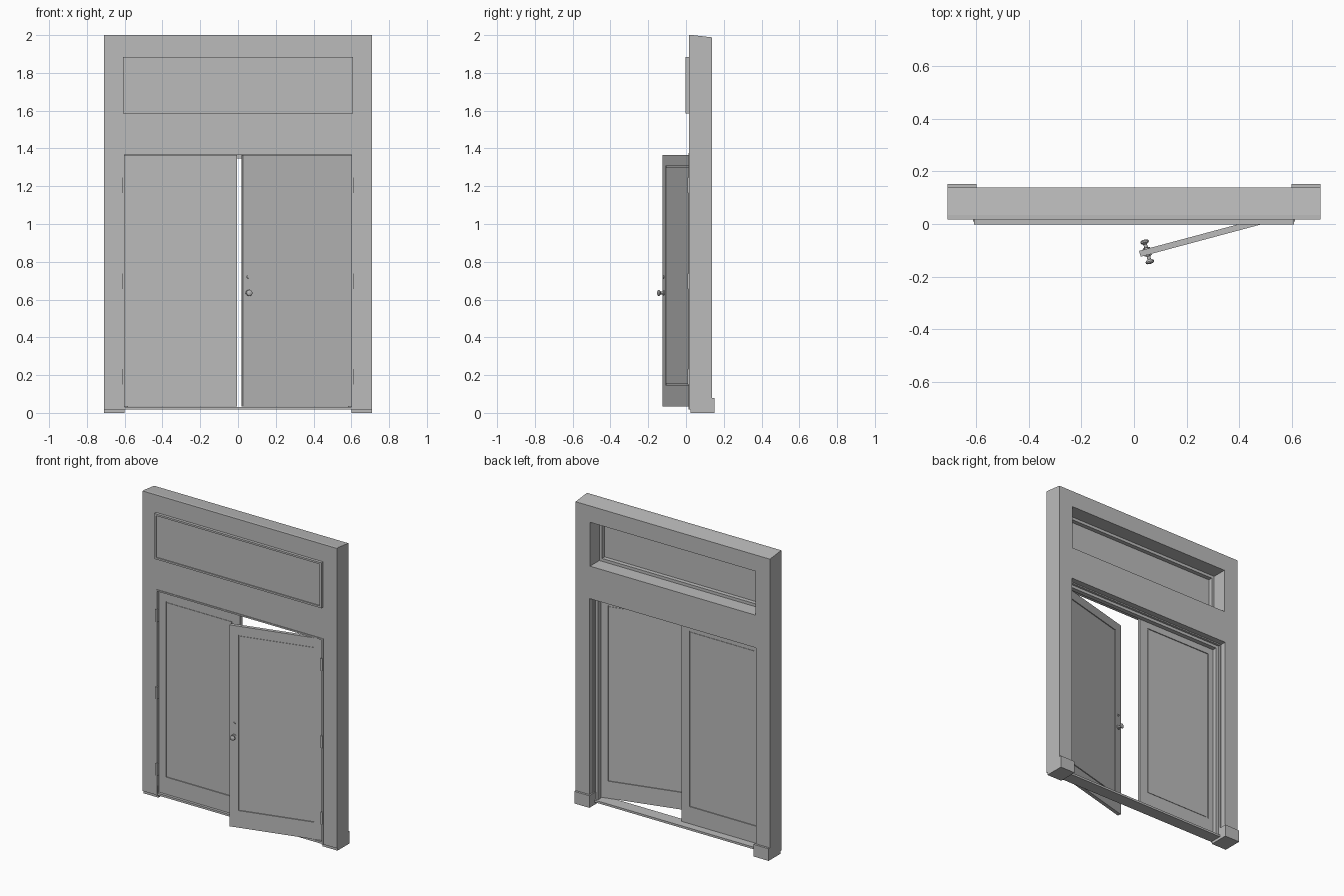
import bpy
import bmesh
from math import radians
from mathutils import Matrix, Vector

cube = bpy.data.objects.get("Cube")
if cube:
    bpy.data.objects.remove(cube, do_unlink=True)

# One plain material for everything
GREY = (0.5, 0.5, 0.5, 1)
mat = bpy.data.materials.new("plain_grey")
mat.use_nodes = True
mat.diffuse_color = GREY
mat.node_tree.nodes["Principled BSDF"].inputs["Base Color"].default_value = GREY


def finish(bm, name):
    bmesh.ops.recalc_face_normals(bm, faces=bm.faces)
    mesh = bpy.data.meshes.new(name)
    bm.to_mesh(mesh)
    bm.free()
    mesh.materials.append(mat)
    obj = bpy.data.objects.new(name, mesh)
    bpy.context.collection.objects.link(obj)
    return obj


def box(name, x, y, z):
    """Box from three (low, high) spans."""
    bm = bmesh.new()
    bmesh.ops.create_cube(bm, size=1)
    for v in bm.verts:
        v.co = Vector([(a + b) / 2 + c * (b - a) for (a, b), c in zip((x, y, z), v.co)])
    return finish(bm, name)


def cut(obj, cutter):
    """Subtract a cutter, then throw the cutter away."""
    mod = obj.modifiers.new("cut", "BOOLEAN")
    mod.operation = "DIFFERENCE"
    mod.solver = "EXACT"
    mod.object = cutter
    bpy.context.view_layer.objects.active = obj
    bpy.ops.object.modifier_apply(modifier=mod.name)
    bpy.data.objects.remove(cutter, do_unlink=True)


def ring(name, x, y, z, border, open_bottom=False):
    """Rectangular frame of a given border width."""
    obj = box(name, x, y, z)
    low = z[0] - 1 if open_bottom else z[0] + border
    cut(obj, box("cutter", (x[0] + border, x[1] - border), (y[0] - 1, y[1] + 1),
                 (low, z[1] - border)))
    return obj


def lathe(name, profile, segments=20):
    """Turn (radius, distance) points around the y axis."""
    bm = bmesh.new()
    verts = [bm.verts.new((r, d, 0)) for r, d in profile]
    edges = [bm.edges.new(pair) for pair in zip(verts, verts[1:])]
    bmesh.ops.spin(bm, geom=verts + edges, cent=(0, 0, 0), axis=(0, 1, 0),
                   angle=radians(360), steps=segments)
    bmesh.ops.remove_doubles(bm, verts=bm.verts, dist=0.0002)
    obj = finish(bm, name)
    bpy.ops.object.select_all(action="DESELECT")
    obj.select_set(True)
    bpy.context.view_layer.objects.active = obj
    bpy.ops.object.shade_smooth_by_angle(angle=radians(40))
    return obj


# Wall surround: flat lip at the front of the top, sloping down to the back
bm = bmesh.new()
side = [(0.017, 0.018), (0.138, 0.018), (0.138, 1.988), (0.035, 2.0), (0.017, 2.0)]
face = bm.faces.new([bm.verts.new((-0.71, y, z)) for y, z in side])
new = bmesh.ops.extrude_face_region(bm, geom=[face])["geom"]
bmesh.ops.translate(bm, vec=(1.42, 0, 0), verts=[v for v in new if isinstance(v, bmesh.types.BMVert)])
wall = finish(bm, "wall_surround")
cut(wall, box("cutter", (-0.61, 0.61), (-1, 1), (-1, 1.375)))
cut(wall, box("cutter", (-0.605, 0.605), (-1, 1), (1.59, 1.88)))

# Plinth blocks under both posts
for sign, label in ((-1, "right"), (1, "left")):
    box(label + "_plinth", sorted((sign * 0.6, sign * 0.71)), (0.025, 0.152), (0, 0.08))

# Transom: projecting frame, panel and rear stop
ring("transom_frame", (-0.61, 0.61), (-0.002, 0.018), (1.585, 1.885), 0.012)
box("transom_panel", (-0.6, 0.6), (0.005, 0.012), (1.595, 1.875))
ring("transom_stop", (-0.606, 0.606), (0.012, 0.04), (1.589, 1.881), 0.02)

# Door lining, stop and threshold
ring("door_lining", (-0.612, 0.612), (0.013, 0.1), (0.018, 1.377), 0.01, True)
ring("door_stop", (-0.605, 0.605), (0.055, 0.085), (0.02, 1.37), 0.022, True)
box("threshold", (-0.61, 0.61), (0.018, 0.1), (0.018, 0.032))

# Door leaves, built from the hinge towards the middle
THICK = 0.023
LEAVES = (("right", -1, 0), ("left", 1, 15))
for label, sign, angle in LEAVES:
    def span(a, b):
        return sorted((-sign * a, -sign * b))

    leaf = box(label + "_door_leaf", span(0.002, 0.597), (0, THICK), (0.035, 1.366))
    for y in ((-0.02, 0.006), (THICK - 0.006, THICK + 0.02)):
        cut(leaf, box("cutter", span(0.055, 0.54), y, (0.148, 1.308)))
    panel = box(label + "_door_panel", span(0.063, 0.532), (0.003, THICK - 0.003), (0.156, 1.3))
    parts = [leaf, panel]

    # Knobs and key cylinders on both faces of the opening leaf
    if label == "left":
        knob = [(0, -0.036), (0.010, -0.035), (0.016, -0.031), (0.017, -0.026),
                (0.012, -0.021), (0.007, -0.018), (0.007, -0.006),
                (0.014, -0.004), (0.014, 0.002), (0, 0.002)]
        lock = [(0, -0.005), (0.007, -0.005), (0.008, 0.002), (0, 0.002)]
        for name, profile, height in (("knob", knob, 0.635), ("key_cylinder", lock, 0.72)):
            for face_name, flip in (("front", 1), ("back", -1)):
                shape = [(r, flip * d + (THICK if flip < 0 else 0)) for r, d in profile]
                part = lathe(face_name + "_" + name, shape)
                part.data.transform(Matrix.Translation((-0.568, 0, height)))
                parts.append(part)
    place = Matrix.Translation((sign * 0.602, 0.03, 0)) @ Matrix.Rotation(radians(angle), 4, "Z")
    for part in parts:
        part.matrix_world = place

    # Three hinges per leaf
    for i, height in enumerate((0.15, 0.655, 1.165)):
        box(f"{label}_hinge_{i + 1}", sorted((sign * 0.597, sign * 0.611)),
            (0.008, 0.034), (height, height + 0.082))
